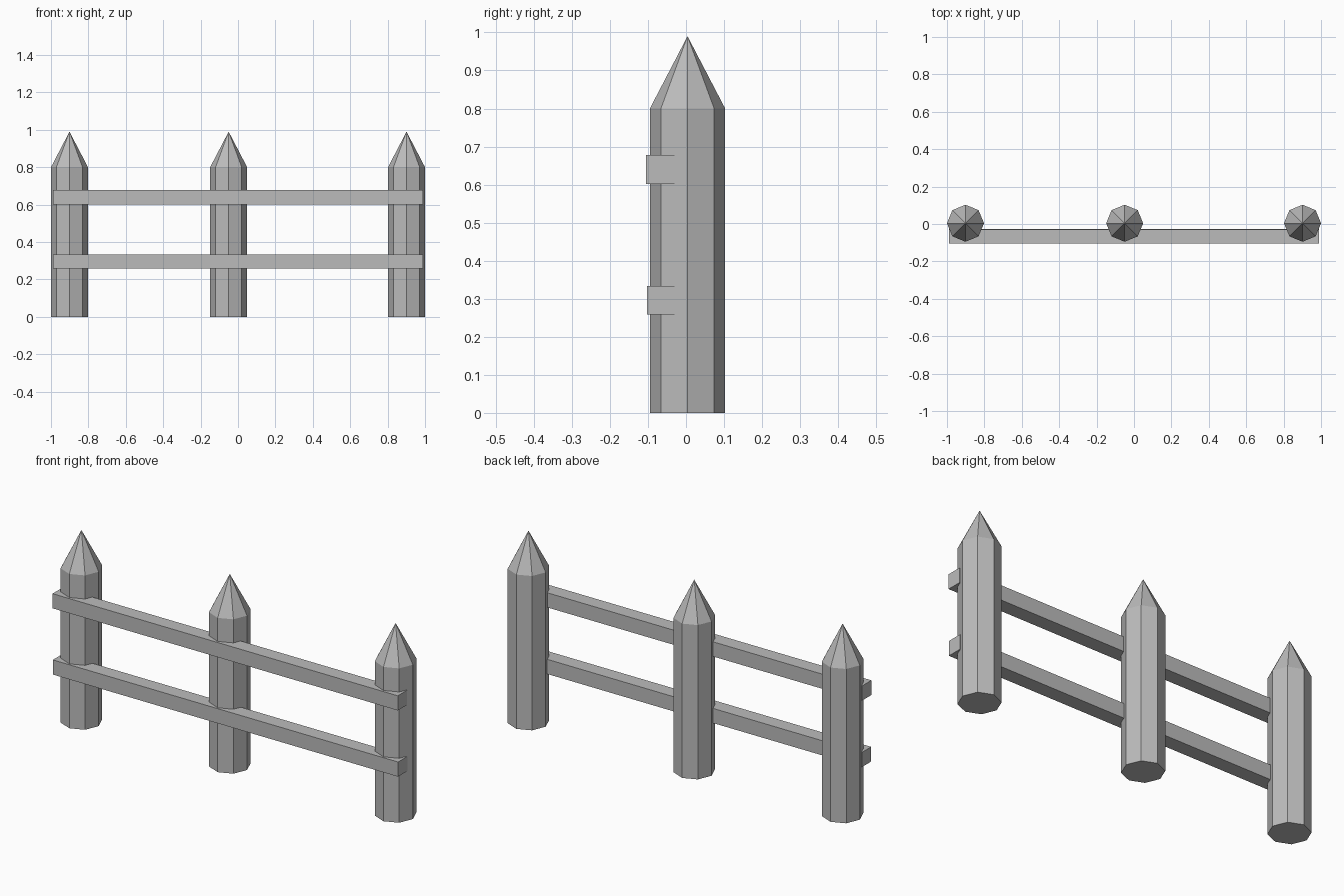
import bpy
import bmesh
import math
from mathutils import Matrix

cube = bpy.data.objects.get("Cube")
if cube:
    bpy.data.objects.remove(cube, do_unlink=True)

# Single flat grey
grey = bpy.data.materials.new("fence_grey")
grey.use_nodes = True
colour = (0.5, 0.5, 0.5, 1)
grey.diffuse_color = colour
bsdf = next(n for n in grey.node_tree.nodes if n.type == "BSDF_PRINCIPLED")
bsdf.inputs["Base Color"].default_value = colour


def finish(name, bm, location):
    mesh = bpy.data.meshes.new(name)
    bmesh.ops.recalc_face_normals(bm, faces=bm.faces)
    bm.to_mesh(mesh)
    bm.free()
    mesh.materials.append(grey)
    obj = bpy.data.objects.new(name, mesh)
    obj.location = location
    bpy.context.collection.objects.link(obj)


# Eight-sided post with a pointed top
def post(name, x, radius=0.099, shoulder=0.8, height=0.99, sides=8):
    bm = bmesh.new()
    rings = []
    for z in (0, shoulder):
        rings.append([bm.verts.new((radius * math.cos(math.tau * i / sides),
                                    radius * math.sin(math.tau * i / sides), z))
                      for i in range(sides)])
    low, high = rings
    tip = bm.verts.new((0, 0, height))
    bm.faces.new(low[::-1])
    for i in range(sides):
        j = (i + 1) % sides
        bm.faces.new((low[i], low[j], high[j], high[i]))
        bm.faces.new((high[i], high[j], tip))
    finish(name, bm, (x, 0.004, 0))


# Square rail across the front of the posts
def rail(name, y, z, length=1.98, thickness=0.076):
    bm = bmesh.new()
    bmesh.ops.create_cube(bm, size=1,
                          matrix=Matrix.Diagonal((length, thickness, thickness, 1)))
    finish(name, bm, (0, y, z))


for name, x in (("right_post", -0.901), ("middle_post", -0.05), ("left_post", 0.901)):
    post(name, x)

rail("upper_rail", -0.067, 0.64)
rail("lower_rail", -0.065, 0.296)
